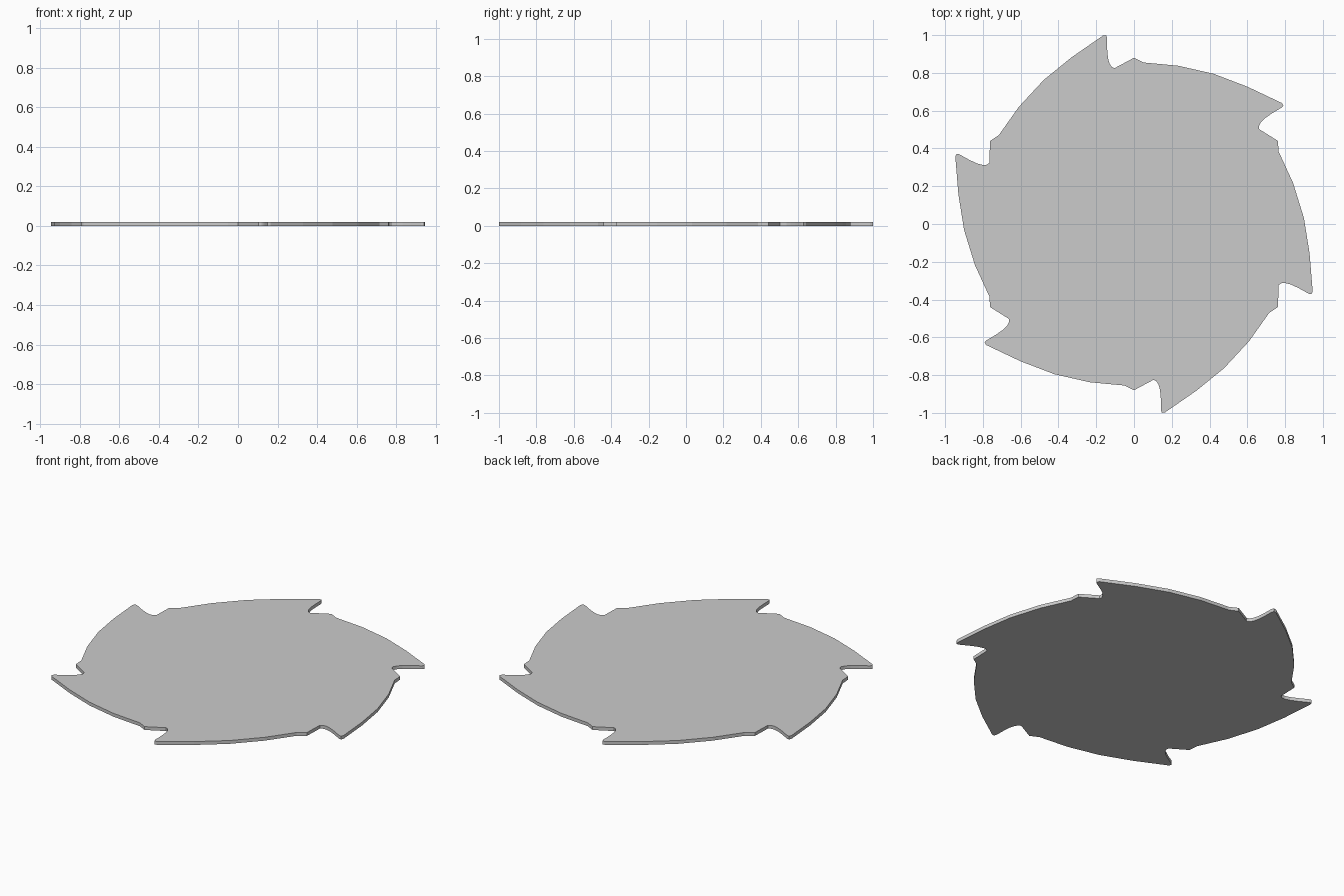
import bpy, bmesh
from math import sin, cos, pi

if "Cube" in bpy.data.objects:
    bpy.data.objects.remove(bpy.data.objects["Cube"])

THICK = 0.02
TEETH = 6
# one tooth: tip, curved gullet, small shoulder, long sweeping back
TOOTH = [(-0.165, 0.997), (-0.148, 1.0), (-0.143, 0.985), (-0.142, 0.925),
         (-0.138, 0.88), (-0.13, 0.85), (-0.118, 0.832), (-0.103, 0.825),
         (0.0, 0.88), (0.05, 0.855), (0.233, 0.838), (0.422, 0.795),
         (0.60, 0.727)]


def turn(p, a):
    return (p[0] * cos(a) + p[1] * sin(a), p[1] * cos(a) - p[0] * sin(a))


# flat disc outline repeated around the centre, then extruded
bm = bmesh.new()
outline = [turn(p, i * 2 * pi / TEETH) for i in range(TEETH) for p in TOOTH]
base = bm.faces.new([bm.verts.new((x, y, 0)) for x, y in outline])
top = bmesh.ops.extrude_face_region(bm, geom=[base], use_keep_orig=True)
bmesh.ops.translate(bm, vec=(0, 0, THICK),
                    verts=[v for v in top["geom"] if isinstance(v, bmesh.types.BMVert)])
bmesh.ops.recalc_face_normals(bm, faces=bm.faces)
mesh = bpy.data.meshes.new("saw_blade")
bm.to_mesh(mesh)
bm.free()
blade = bpy.data.objects.new("saw_blade", mesh)
bpy.context.collection.objects.link(blade)
